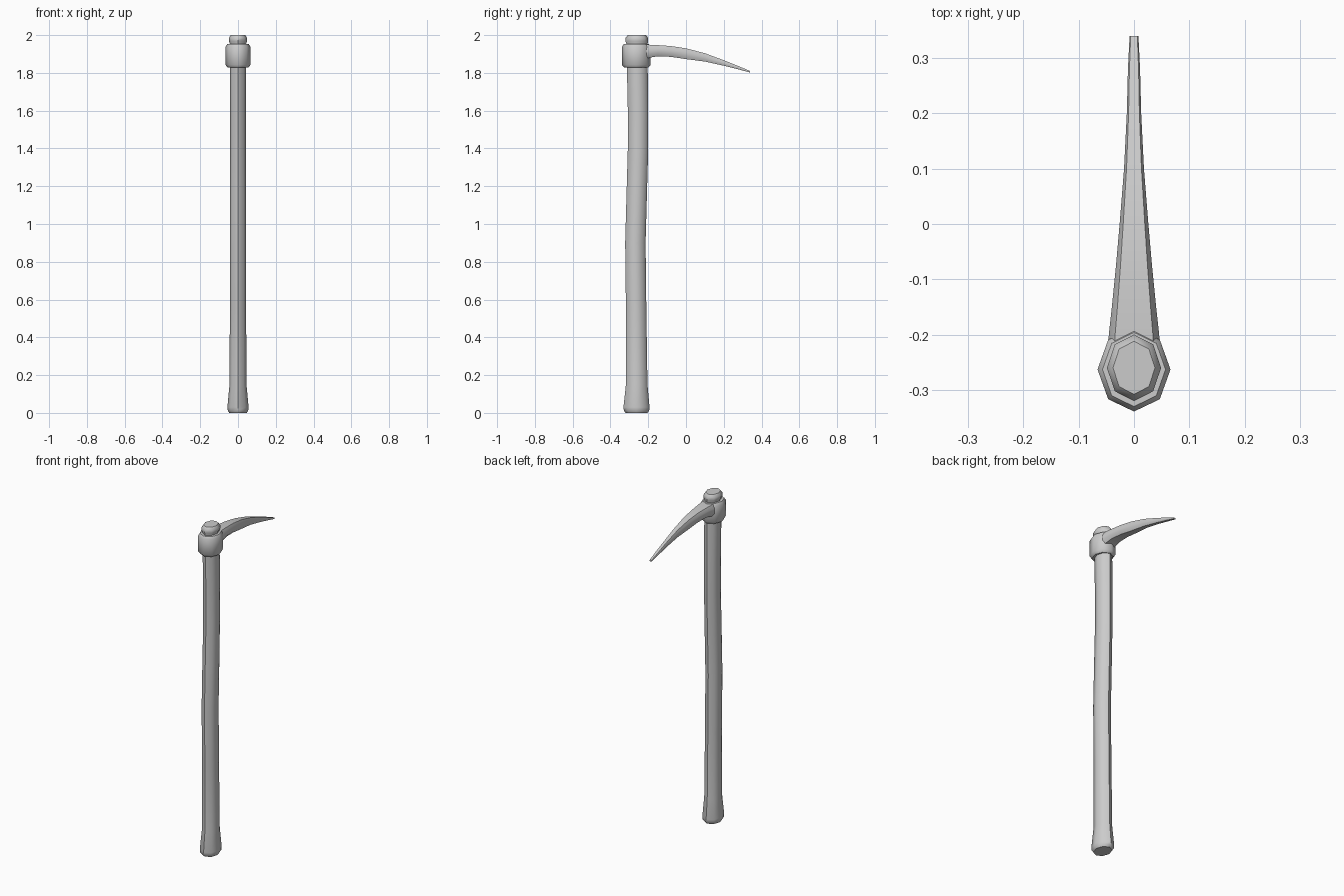
import bpy, bmesh, math
from mathutils import Vector

cube = bpy.data.objects.get("Cube")
if cube:
    bpy.data.objects.remove(cube, do_unlink=True)

grey = bpy.data.materials.new("plain grey")
grey.use_nodes = True
grey.diffuse_color = (0.6, 0.6, 0.6, 1)
grey.node_tree.nodes["Principled BSDF"].inputs["Base Color"].default_value = (0.6, 0.6, 0.6, 1)


def loft(name, rings, angle):
    """Skin a list of equal-length point rings and cap both ends."""
    bm = bmesh.new()
    loops = [[bm.verts.new(p) for p in ring] for ring in rings]
    n = len(loops[0])
    for a, b in zip(loops, loops[1:]):
        for i in range(n):
            j = (i + 1) % n
            bm.faces.new((a[i], a[j], b[j], b[i]))
    bm.faces.new(loops[0])
    bm.faces.new(loops[-1])
    bmesh.ops.recalc_face_normals(bm, faces=bm.faces)
    mesh = bpy.data.meshes.new(name)
    bm.to_mesh(mesh)
    bm.free()
    mesh.materials.append(grey)
    obj = bpy.data.objects.new(name, mesh)
    bpy.context.collection.objects.link(obj)
    bpy.ops.object.select_all(action="DESELECT")
    obj.select_set(True)
    bpy.context.view_layer.objects.active = obj
    bpy.ops.object.shade_smooth_by_angle(angle=math.radians(angle))
    return obj


def octagon(z, y, rx, ry):
    turns = [math.tau * i / 8 for i in range(8)]
    return [Vector((rx * math.cos(t), y + ry * math.sin(t), z)) for t in turns]


def spike_ring(y, half, top, bottom):
    """Flat-topped section with softened edges, facing along y."""
    mid, h = (top + bottom) / 2, (top - bottom) / 2
    section = [(1, .4), (.75, 1), (-.75, 1), (-1, .4),
               (-1, -.4), (-.7, -1), (.7, -1), (1, -.4)]
    return [Vector((half * u, y, mid + h * v)) for u, v in section]


# Gently bowed handle with a flared foot: height, centre y, half widths
handle = [(0, -.262, .046, .058), (.012, -.262, .054, .067), (.03, -.262, .056, .069),
          (.15, -.261, .045, .057), (.55, -.264, .043, .054), (.9, -.268, .043, .054),
          (1.15, -.261, .043, .054), (1.4, -.254, .042, .054), (1.6, -.254, .042, .054),
          (1.84, -.258, .043, .055)]
loft("handle", [octagon(*r) for r in handle], 50)

# Handle end showing above the collar
knob = [(1.84, -.26, .04, .055), (1.95, -.26, .041, .055), (1.968, -.26, .048, .06),
        (1.985, -.26, .049, .06), (2, -.26, .038, .048)]
loft("handle_top", [octagon(*r) for r in knob], 50)

# Collar around the handle
collar = [(1.828, -.263, .054, .064), (1.842, -.263, .066, .076),
          (1.938, -.263, .066, .076), (1.952, -.263, .057, .067)]
loft("collar", [octagon(*r) for r in collar], 50)

# Curved spike: y, half width, top, bottom
spike = [(-.25, .05, 1.95, 1.86), (-.195, .045, 1.949, 1.88), (-.15, .04, 1.947, 1.888),
         (-.08, .033, 1.942, 1.885), (0, .026, 1.93, 1.873), (.1, .018, 1.904, 1.86),
         (.2, .013, 1.867, 1.838), (.28, .011, 1.835, 1.818), (.34, .008, 1.81, 1.802)]
loft("spike", [spike_ring(*r) for r in spike], 50)
